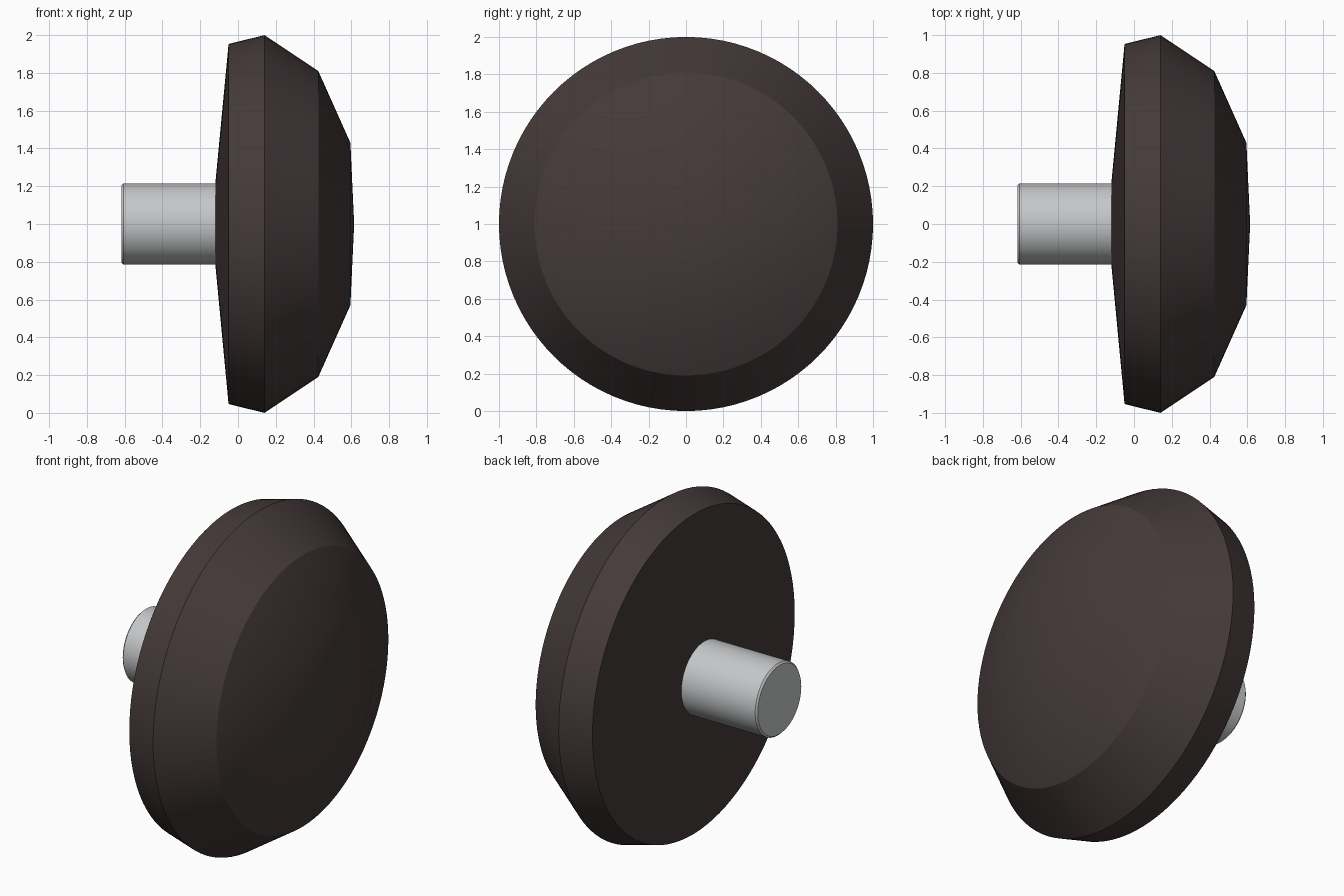
import bpy, bmesh, math
from mathutils import Matrix, Vector

cube = bpy.data.objects.get("Cube")
if cube:
    bpy.data.objects.remove(cube, do_unlink=True)

AXIS_HEIGHT = 1.0


def make_material(name, rgb):
    mat = bpy.data.materials.new(name)
    mat.use_nodes = True
    mat.diffuse_color = (*rgb, 1)
    mat.node_tree.nodes["Principled BSDF"].inputs["Base Color"].default_value = (*rgb, 1)
    return mat


def lathe(name, profile, mat, segments=96):
    """Spin a profile of (x, radius) points around the horizontal x axis."""
    bm = bmesh.new()
    verts = [bm.verts.new((x, 0, r)) for x, r in profile]
    edges = [bm.edges.new(pair) for pair in zip(verts, verts[1:])]
    bmesh.ops.spin(bm, geom=verts + edges, cent=(0, 0, 0), axis=(1, 0, 0),
                   angle=math.tau, steps=segments, use_duplicate=False)
    bmesh.ops.remove_doubles(bm, verts=bm.verts, dist=0.0005)
    bmesh.ops.recalc_face_normals(bm, faces=bm.faces)
    mesh = bpy.data.meshes.new(name)
    bm.to_mesh(mesh)
    bm.free()
    mesh.materials.append(mat)
    obj = bpy.data.objects.new(name, mesh)
    obj.location.z = AXIS_HEIGHT
    bpy.context.collection.objects.link(obj)
    bpy.ops.object.select_all(action="DESELECT")
    obj.select_set(True)
    bpy.context.view_layer.objects.active = obj
    bpy.ops.object.shade_smooth_by_angle(angle=math.radians(30))
    return obj


dark_brown = make_material("dark brown", (0.06, 0.042, 0.042))
steel = make_material("light steel", (0.56, 0.57, 0.58))

# Faceted knob head: shallow back cone, rim, chamfer and domed front
lathe("knob_head", [(-0.12, 0), (-0.12, 0.215), (-0.05, 0.953), (0.14, 1.0),
                    (0.425, 0.81), (0.595, 0.43), (0.615, 0)], dark_brown)

# Metal shaft with a small chamfer at its free end
lathe("shaft", [(-0.617, 0), (-0.617, 0.205), (-0.607, 0.215),
                (-0.1, 0.215), (-0.1, 0)], steel)
